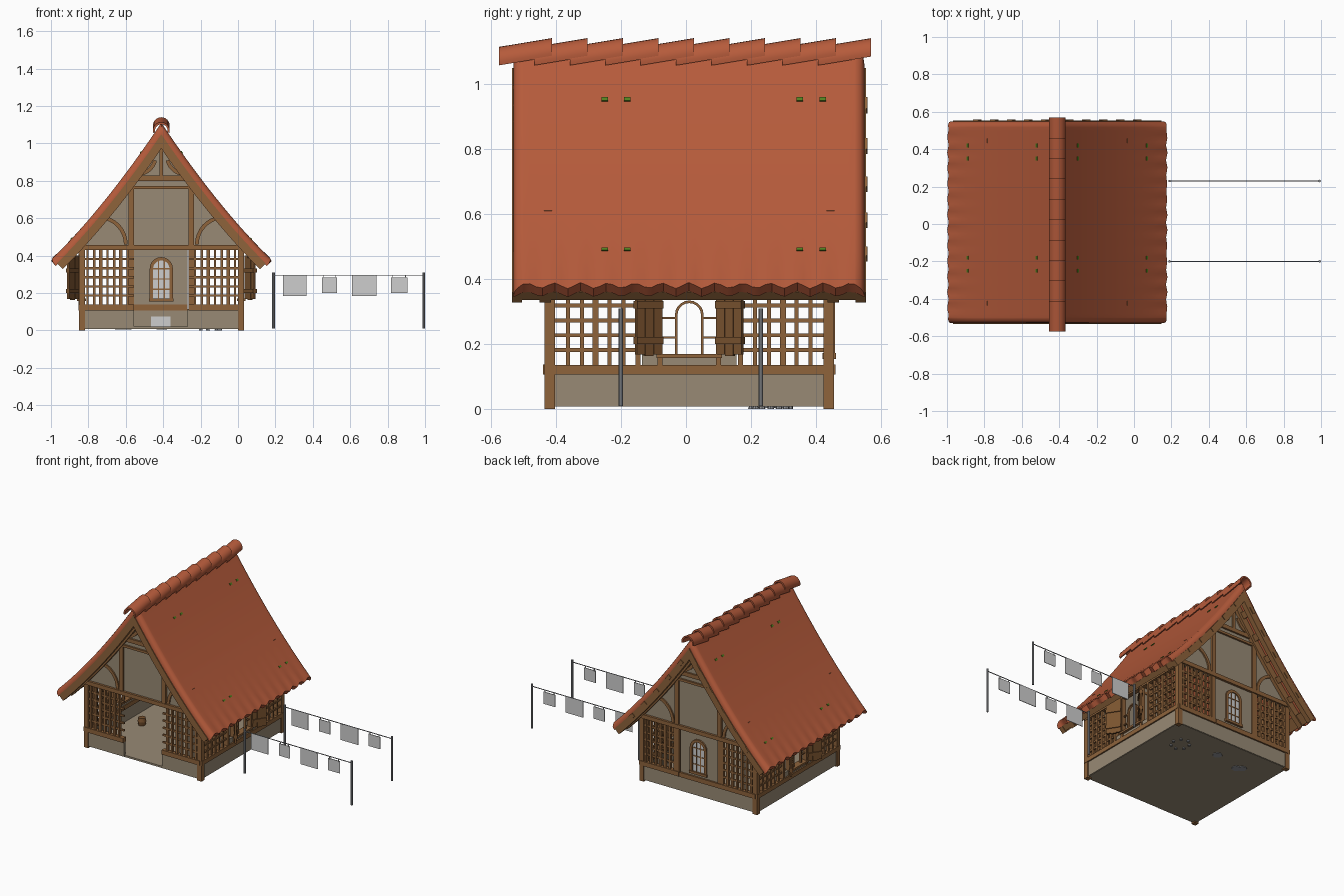
import bpy, bmesh, math

if "Cube" in bpy.data.objects:
    bpy.data.objects.remove(bpy.data.objects["Cube"])

CX, CY = -0.41, 0.01            # house centre
Y0, Y1 = -0.435, 0.455          # front and back wall faces
EAVE = 0.585


def mat(name, r, g, b):
    m = bpy.data.materials.new(name)
    lin = [((c / 255 + 0.055) / 1.055) ** 2.4 for c in (r, g, b)]
    m.diffuse_color = (*lin, 1)
    m.use_nodes = True
    m.node_tree.nodes["Principled BSDF"].inputs["Base Color"].default_value = m.diffuse_color
    return m


WOOD = mat("timber brown", 142, 99, 59)
DARK = mat("shutter brown", 122, 83, 47)
WALL = mat("plaster", 152, 138, 117)
TILE = mat("roof tile red", 182, 91, 59)
CLOTH = mat("pale cloth", 206, 206, 206)
METAL = mat("pole grey", 146, 148, 152)
MOSS = mat("moss green", 84, 130, 32)


class Part:
    """One object assembled from prisms. Planes: y=(x,z), x=(y,z), z=(x,y)."""
    def __init__(self, name, material):
        self.name, self.m, self.bm = name, material, bmesh.new()

    def prism(self, plane, pts, a0, a1):
        f = {'y': lambda u, v, a: (u, a, v), 'x': lambda u, v, a: (a, u, v),
             'z': lambda u, v, a: (u, v, a)}[plane]
        lo = [self.bm.verts.new(f(u, v, a0)) for u, v in pts]
        hi = [self.bm.verts.new(f(u, v, a1)) for u, v in pts]
        n = len(pts)
        self.bm.faces.new(lo)
        self.bm.faces.new(hi[::-1])
        for i in range(n):
            self.bm.faces.new((lo[i], hi[i], hi[(i + 1) % n], lo[(i + 1) % n]))

    def box(self, plane, u0, u1, v0, v1, a0, a1):
        self.prism(plane, [(u0, v0), (u1, v0), (u1, v1), (u0, v1)], a0, a1)

    def band(self, plane, inner, outer, a0, a1):
        self.prism(plane, list(inner) + list(outer)[::-1], a0, a1)

    def lattice(self, plane, u0, u1, z0, z1, a0, a1, cols, rows):
        for i in range(1, cols):
            u = u0 + (u1 - u0) * i / cols
            w = 0.009 if i % 3 == 0 else 0.006
            self.box(plane, u - w, u + w, z0, z1, a0, a1)
        for i in range(1, rows):
            z = z0 + (z1 - z0) * i / rows
            self.box(plane, u0, u1, z - 0.006, z + 0.006, a0 + 0.004, a1 - 0.004)

    def cyl(self, x, y, z0, z1, rads, n=10):
        rings = []
        for k, r in enumerate(rads):
            z = z0 + (z1 - z0) * k / (len(rads) - 1)
            rings.append([self.bm.verts.new((x + r * math.cos(6.28319 * i / n),
                          y + r * math.sin(6.28319 * i / n), z)) for i in range(n)])
        for a, b in zip(rings, rings[1:]):
            for i in range(n):
                self.bm.faces.new((a[i], a[(i + 1) % n], b[(i + 1) % n], b[i]))
        self.bm.faces.new(rings[0])
        self.bm.faces.new(rings[-1])

    def done(self, smooth=False):
        bmesh.ops.recalc_face_normals(self.bm, faces=self.bm.faces)
        me = bpy.data.meshes.new(self.name)
        self.bm.to_mesh(me)
        self.bm.free()
        me.materials.append(self.m)
        ob = bpy.data.objects.new(self.name, me)
        bpy.context.collection.objects.link(ob)
        if smooth:
            bpy.context.view_layer.objects.active = ob
            ob.select_set(True)
            bpy.ops.object.shade_smooth_by_angle(angle=math.radians(35))
            ob.select_set(False)


def off(d, t):
    """Point on the concave roof curve at distance d from the ridge, t below it."""
    z, s = 1.11 - 1.5 * d + 0.43 * d * d, -(1.5 - 0.86 * d)
    L = math.hypot(1, s)
    dd = d + s / L * t
    return (dd, z - t / L) if dd >= 0 else (0, z - t * L + d * 1.5)


def curve(d0, d1, t, n=14):
    return [off(d0 + (d1 - d0) * i / n, t) for i in range(n + 1)]


def sx(pts, s):
    return [(CX + s * d, z) for d, z in pts]


def arc(c, z, r, a0=0, a1=180, n=10):
    return [(c + r * math.cos(math.radians(a0 + (a1 - a0) * i / n)),
             z + r * math.sin(math.radians(a0 + (a1 - a0) * i / n))) for i in range(n + 1)]


# roof shell: concave slopes, rolled gable edges, scalloped eaves
roof = Part("roof_tiles", TILE)
RY0, RY1, NY, ND = -0.53, 0.548, 52, 16
ys = [RY0, RY0 + .004, RY0 + .012, RY0 + .025] + \
     [RY0 + .03 + (RY1 - RY0 - .06) * i / NY for i in range(NY + 1)] + \
     [RY1 - .025, RY1 - .012, RY1 - .004, RY1]
for s in (-1, 1):
    grid = {0: [], 1: []}
    for y in ys:
        q = max(0, 1 - min(y - RY0, RY1 - y) / 0.03)
        roll = 0.028 * (1 - math.sqrt(max(0, 1 - q * q)))
        ph = ((y - RY0) / (RY1 - RY0) * 13) % 1
        tri = abs(2 * ph - 1) * 2 - 1
        for k, t in ((0, roll), (1, 0.036)):
            row = []
            for j in range(ND + 1):
                u = j / ND
                w = u ** 10
                d, z = off(EAVE * u + 0.007 * tri * w, t + 0.004 * tri * w)
                row.append(roof.bm.verts.new((CX + s * d, y, z)))
            grid[k].append(row)
    A, B = grid[0], grid[1]
    F = roof.bm.faces.new
    for i in range(len(ys) - 1):
        for j in range(ND):
            F((A[i][j], A[i + 1][j], A[i + 1][j + 1], A[i][j + 1]))
            F((B[i][j], B[i][j + 1], B[i + 1][j + 1], B[i + 1][j]))
        F((A[i][ND], A[i + 1][ND], B[i + 1][ND], B[i][ND]))
    for i in (0, -1):
        for j in range(ND):
            F((A[i][j], A[i][j + 1], B[i][j + 1], B[i][j]))
bmesh.ops.remove_doubles(roof.bm, verts=roof.bm.verts, dist=1e-5)
roof.done(True)

# ridge of ten overlapping, tilted half-round tiles
ridge = Part("ridge_tiles", TILE)
for i in range(10):
    ya = -0.575 + 0.109 * i
    n0 = len(ridge.bm.verts)
    prof = arc(CX, 0, 0.045, -15, 195, 14) + arc(CX, 0, 0.034, 195, -15, 14)
    ridge.prism('y', prof, ya, ya + 0.163)
    ridge.bm.verts.ensure_lookup_table()
    for v in ridge.bm.verts[n0:]:
        v.co.z += 1.068 + (v.co.y - ya) * 0.165
ridge.done(True)

# rafters at the gable edges and walls, purlins and eave boards
raf = Part("rafters_and_purlins", WOOD)
for s in (-1, 1):
    for a, b in ((-0.535, -0.503), (-0.45, -0.415), (0.435, 0.47), (0.52, 0.553)):
        raf.band('y', sx(curve(0, EAVE - .003, 0.034), s), sx(curve(0, EAVE - .003, 0.078), s), a, b)
    for d in (0.09, 0.18, 0.27, 0.36, 0.45):
        raf.band('y', sx(curve(d, d + .025, .034, 1), s), sx(curve(d, d + .025, .06, 1), s), -0.53, 0.558)
    raf.band('y', sx(curve(.53, .58, .034, 1), s), sx(curve(.53, .58, .07, 1), s), -0.52, 0.54)
raf.done()

# plaster: gables, low walls, back panel, floor
wall = Part("plaster_walls", WALL)
gable = curve(0, 0.45, 0.055)
gp = sx(gable[::-1], -1) + sx(gable, 1)[1:] + [(CX + .43, .43), (CX - .43, .43)]
for a, b in ((Y0 + .008, Y0 + .02), (Y1 - .02, Y1 - .008)):
    wall.prism('y', gp, a, b)
for a, b in ((-.84, -.555), (-.27, .02)):
    wall.box('y', a, b, .01, .115, Y0 + .006, Y0 + .022)
wall.box('y', -.84, .02, .01, .115, Y1 - .022, Y1 - .006)
wall.box('y', -.555, -.27, .1, .44, Y1 - .022, Y1 - .008)
wall.box('z', -.84, .02, Y0 + .01, Y1 - .01, .008, .02)
for s in (-1, 1):
    wall.box('x', Y0 + .01, Y1 - .01, .01, .115, CX + s * .418, CX + s * .434)
    wall.box('x', CY - .145, CY + .145, .13, .168, CX + s * .418, CX + s * .434)
wall.done()

# timber frame and lattices
fr = Part("timber_frame", WOOD)
la = Part("lattice_windows", WOOD)
for x in (CX - .425, CX + .425):
    for y in (Y0 + .016, Y1 - .016):
        fr.box('z', x - .016, x + .016, y - .016, y + .016, .0, .44)
for front, a, b in ((1, Y0 - .004, Y0 + .026), (0, Y1 - .026, Y1 + .004)):
    fr.box('y', -.855, .035, .43, .457, a - .003, b + .003)
    for s in (-1, 1):
        u0, u1 = sorted((CX + s * .145, CX + s * .43))
        fr.box('y', u0, u1, .107, .138, a, b)
        la.lattice('y', u0, u1, .138, .43, a + .006, b - .006, 8, 6)
        p0, p1 = sorted((CX + s * .145, CX + s * .175))
        fr.box('y', p0, p1, .45, .80, a, b)
        if not front:
            fr.box('y', p0, p1, .11, .43, a + .004, b - .004)
        # curved braces
        for c, z, r, a0, a1 in ((.335, .46, .155, 180, 75), (.13, .935, .11, 195, 255)):
            fr.band('y', sx(arc(c, z, r, a0, a1), s), sx(arc(c, z, r - .02, a0, a1), s), a + .003, b - .003)
    fr.box('y', CX - .20, CX + .20, .80, .827, a, b)
    fr.box('y', CX - .145, CX + .145, .757, .773, a, b)
    fr.box('y', CX - .01, CX + .01, .82, 1.02, a, b)
    if not front:
        fr.box('y', -.555, -.27, .107, .138, a, b)
for s in (-1, 1):
    a, b = sorted((CX + s * .412, CX + s * .443))
    fr.box('x', Y0, Y1, .107, .136, a, b)
    fr.box('x', Y0, Y1, .405, .44, a, b)
    la.lattice('x', Y0 + .03, CY - .16, .136, .41, a + .006, b - .006, 6, 6)
    la.lattice('x', CY + .16, Y1 - .03, .136, .41, a + .006, b - .006, 6, 6)
    for t in (-1, 1):                           # side window jambs
        u0, u1 = sorted((CY + t * .082, CY + t * .098))
        fr.box('x', u0, u1, .136, .41, a, b)
        u0, u1 = sorted((CY + t * .15, CY + t * .165))
        fr.box('x', u0, u1, .136, .41, a, b)
        u0, u1 = sorted((CY + t * .036, CY + t * .044))
        fr.box('x', u0, u1, .168, .29, a + .008, b - .008)
        for z in (.22, .28):
            u0, u1 = sorted((CY + t * .04, CY + t * .085))
            fr.box('x', u0, u1, z - .003, z + .003, a + .01, b - .01)
    fr.band('x', arc(CY, .29, .044), arc(CY, .29, .036), a + .008, b - .008)
    fr.box('x', CY - .1, CY + .1, .157, .17, a - .008, b + .008)
fr.done()
la.done()

# open shutters: three planks and two battens each
sh = Part("window_shutters", DARK)
for s in (-1, 1):
    for t in (-1, 1):
        def P(u, w):                            # u along the shutter, w across it
            return (CX + s * (.443 + .052 * u + .85 * w), CY + t * (.088 + .08 * u - .5 * w))
        for i in range(3):
            u0, u1 = i / 3 + .01, (i + 1) / 3 - .01
            sh.prism('z', [P(u0, 0), P(u1, 0), P(u1, .012), P(u0, .012)], .168 - .004 * (i % 2), .40 - .012 * i)
        for z in (.2, .31):
            sh.prism('z', [P(0, -.006), P(1, -.006), P(1, .018), P(0, .018)], z, z + .022)
sh.done()

# arched back window with frame and glazing bars
gl = Part("back_window_glass", CLOTH)
gl.prism('y', arc(CX, .33, .046) + [(CX - .046, .17), (CX + .046, .17)], Y1 - .025, Y1 - .005)
gl.box('y', CX - .055, CX + .05, .02, .075, Y1 - .026, Y1 - .023)
gl.done()
bw = Part("back_window_frame", WOOD)
ring = lambda r: [(CX + r, .16)] + arc(CX, .33, r) + [(CX - r, .16)]
a, b = Y1 - .032, Y1 + .002
bw.band('y', ring(.062), ring(.044), a, b)
bw.box('y', CX - .066, CX + .066, .155, .172, a - .004, b + .004)
for x in (CX - .016, CX + .016):
    bw.box('y', x - .003, x + .003, .17, .37, a + .004, b - .004)
for z in (.22, .275, .33):
    bw.box('y', CX - .045, CX + .045, z - .003, z + .003, a + .004, b - .004)
bw.done()

# barrel inside and small pale stones under the floor
br = Part("barrel", DARK)
br.cyl(-.72, .0, .02, .07, (.022, .027, .022), 12)
br.done()
st = Part("ground_stones", METAL)
for i in range(7):
    st.cyl(-.15 + .055 * math.cos(i * .9), .26 + .06 * math.sin(i * .9), 0, .009, (.011, .008), 7)
for x, y in ((-.41, .3), (-.63, .27), (-.6, .25)):
    st.cyl(x, y, .004, .009, (.03, .03), 7)
st.done()

# moss tufts on both slopes
mo = Part("moss_tufts", MOSS)
for s in (-1, 1):
    for y in (-.25, -.18, .35, .42):
        for d in (.105, .475):
            mo.band('y', sx(curve(d, d + .008, .003, 1), s), sx(curve(d, d + .008, -.004, 1), s), y - .01, y + .01)
mo.done()

# two washing lines with hanging cloths
po = Part("washing_line_poles", METAL)
cl = Part("hanging_cloths", CLOTH)
for y in (-.2, .23):
    for x in (.19, .993):
        po.cyl(x, y, .01, .31, (.007, .007), 8)
    po.box('y', .19, .993, .293, .297, y - .002, y + .002)
    for x0, x1, z0, z1 in ((.24, .367, .185, .295), (.448, .53, .2, .282), (.61, .74, .185, .295), (.818, .905, .2, .282)):
        cl.box('y', x0, x1, z0, z1, y - .002, y + .002)
        for x in (x0 + .01, x1 - .01):          # pegs up to the line
            cl.box('y', x - .002, x + .002, z1 - .005, .297, y - .003, y + .003)
po.done(True)
cl.done()
